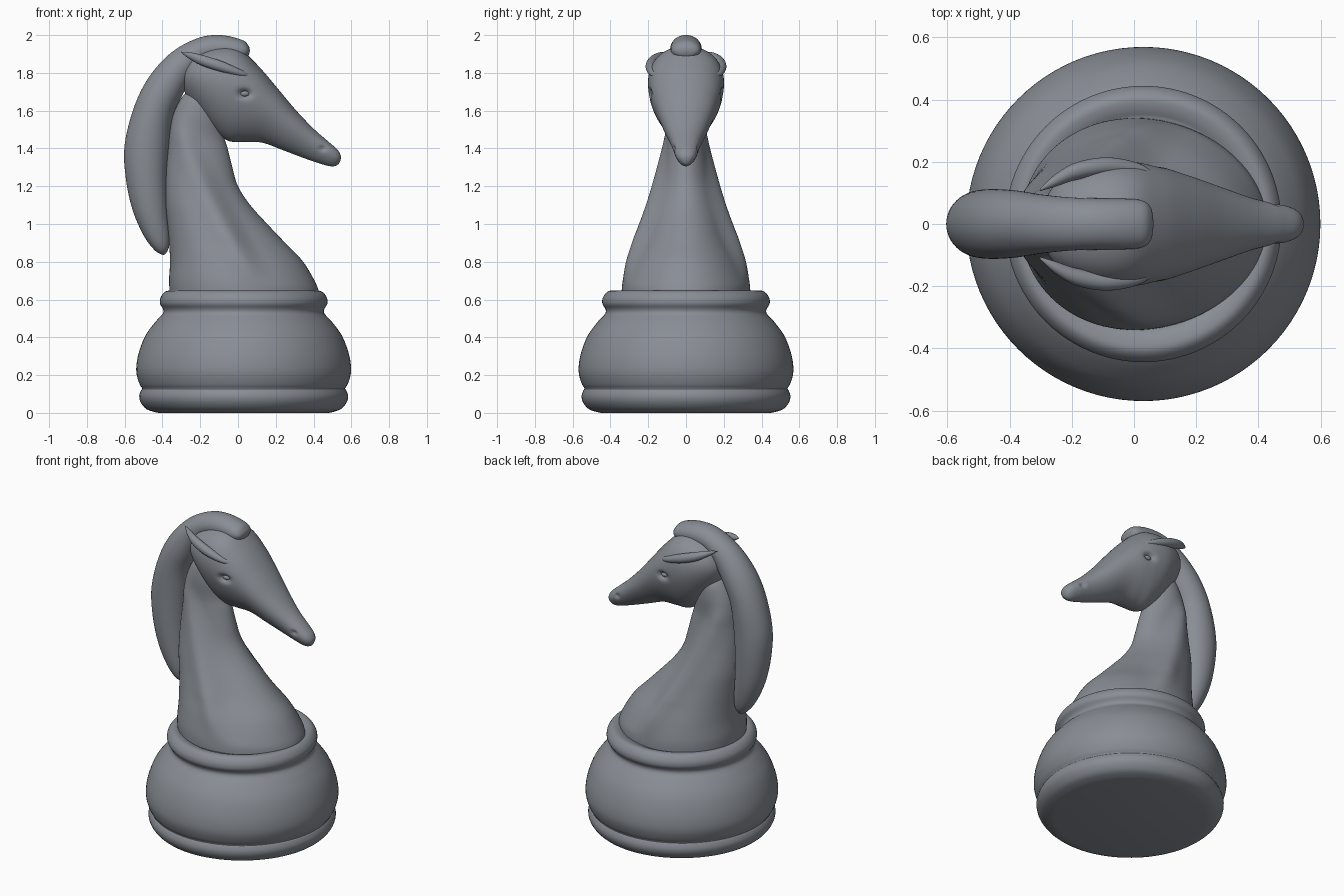
import bpy, bmesh
from math import sin, cos, pi, exp, radians
from mathutils import Vector

old = bpy.data.objects.get("Cube")
if old:
    bpy.data.objects.remove(old, do_unlink=True)

grey = bpy.data.materials.new("slate_grey")
grey.use_nodes = True
colour = (0.25, 0.27, 0.30, 1)
grey.diffuse_color = colour
grey.node_tree.nodes["Principled BSDF"].inputs["Base Color"].default_value = colour


def finish(name, bm, angle=40):
    bmesh.ops.recalc_face_normals(bm, faces=bm.faces)
    mesh = bpy.data.meshes.new(name)
    bm.to_mesh(mesh)
    bm.free()
    mesh.materials.append(grey)
    obj = bpy.data.objects.new(name, mesh)
    bpy.context.collection.objects.link(obj)
    bpy.ops.object.select_all(action='DESELECT')
    obj.select_set(True)
    bpy.context.view_layer.objects.active = obj
    bpy.ops.object.shade_smooth_by_angle(angle=radians(angle))
    return obj


def smooth_path(rows, steps):
    """Catmull-Rom interpolation through rows of numbers."""
    rows = [Vector(r) for r in rows]
    out = []
    for i in range(len(rows) - 1):
        p0, p1, p2 = rows[max(i - 1, 0)], rows[i], rows[i + 1]
        p3 = rows[min(i + 2, len(rows) - 1)]
        for s in range(steps):
            t = s / steps
            out.append(p1 + (p2 - p0) * (t / 2)
                       + (2 * p0 - 5 * p1 + 4 * p2 - p3) * (t * t / 2)
                       + (3 * p1 - p0 - 3 * p2 + p3) * (t ** 3 / 2))
    return out + [rows[-1]]


def bridge(bm, rings):
    n = len(rings[0])
    for a, b in zip(rings, rings[1:]):
        for j in range(n):
            k = (j + 1) % n
            bm.faces.new((a[j], a[k], b[k], b[j]))
    bm.faces.new(rings[0])
    bm.faces.new(rings[-1])


def loft(name, rows, steps=6, sides=48, egg=0.0, warp=None):
    """Each row: one edge x, z; opposite edge x, z; half width; y centre."""
    bm = bmesh.new()
    rings = []
    for ax, az, bx, bz, w, yc in smooth_path(rows, steps):
        ring = []
        for j in range(sides):
            t = 2 * pi * j / sides
            c = cos(t)
            v = Vector(((ax + bx + (ax - bx) * c) / 2,
                        yc + w * sin(t) * (1 + egg * c),
                        (az + bz + (az - bz) * c) / 2))
            if warp:
                warp(v)
            ring.append(bm.verts.new(v))
        rings.append(ring)
    bridge(bm, rings)
    return finish(name, bm)


# Turned base
profile = [(.47, .004), (.515, .02), (.545, .055), (.553, .09), (.543, .12), (.537, .13),
           (.55, .15), (.566, .2), (.568, .25), (.555, .32), (.52, .41), (.465, .485),
           (.428, .525), (.427, .55), (.442, .575), (.443, .6), (.435, .62), (.42, .638),
           (.4, .647), (.37, .642), (.345, .63)]
bm = bmesh.new()
rings = [[bm.verts.new((.03 + r * cos(2 * pi * j / 96), r * sin(2 * pi * j / 96), z))
          for j in range(96)] for r, z in [(.45, 0)] + smooth_path([p + (0,) for p in profile], 3)
         and [(.45, 0)] + [(q.x, q.y) for q in smooth_path([p + (0,) for p in profile], 3)]]
bridge(bm, rings)
finish("turned_base", bm)


# Neck with a diagonal muscle ridge on both sides
def neck_ridge(v):
    d = v.x - (.08 - (v.z - .8) * .52)
    fade = max(0, min(1, (v.z - .68) / .25)) * max(0, min(1, (1.65 - v.z) / .2))
    step = max(0, min(1, (d + .05) / .12))
    step = step * step * (3 - 2 * step)
    v.y *= 1 + fade * (.1 * exp(-((d + .06) / .07) ** 2) - .14 * step)


neck = [(-.36, .62, .43, .62, .34), (-.365, .7, .415, .68, .335), (-.36, .8, .345, .8, .305),
        (-.365, .9, .25, .9, .265), (-.375, 1, .155, 1, .228), (-.385, 1.1, .065, 1.1, .195),
        (-.385, 1.2, 0, 1.2, .165), (-.38, 1.3, -.03, 1.3, .14), (-.37, 1.4, -.055, 1.4, .122),
        (-.36, 1.5, -.075, 1.47, .115), (-.335, 1.6, -.08, 1.56, .11),
        (-.28, 1.69, -.1, 1.65, .09), (-.2, 1.72, -.12, 1.7, .04)]
loft("neck", [r + (0,) for r in neck], sides=96, egg=.08, warp=neck_ridge)


# Head with sunken eye sockets and nostrils
def head_dents(v):
    side = 1 if v.y > 0 else -1
    for x, z, sx, sz, depth in ((.035, 1.69, .032, .02, .035), (.45, 1.40, .018, .015, .012)):
        d = ((v.x - x) / sx) ** 2 + ((v.z - z) / sz) ** 2
        if abs(v.y) > depth:
            v.y -= side * depth * exp(-d)


head = [(-.295, 1.79, -.29, 1.74, .02), (-.275, 1.84, -.275, 1.68, .095),
        (-.22, 1.90, -.22, 1.6, .15), (-.11, 1.94, -.13, 1.495, .19),
        (0, 1.93, -.05, 1.44, .196), (.1, 1.845, .03, 1.435, .183), (.2, 1.73, .13, 1.43, .153),
        (.3, 1.61, .24, 1.39, .117), (.4, 1.505, .36, 1.345, .08), (.48, 1.435, .45, 1.315, .062),
        (.525, 1.395, .5, 1.305, .047), (.543, 1.365, .53, 1.315, .026),
        (.544, 1.345, .542, 1.335, .005)]
loft("head", [r + (0,) for r in head], steps=10, sides=128, egg=.22, warp=head_dents)

# Mane sweeping from the forelock down the back of the neck
mane = [(.063, 1.92, .062, 1.91, .008), (.055, 1.945, .05, 1.885, .055),
        (.02, 1.975, .01, 1.865, .078), (-.09, 2, -.08, 1.86, .082),
        (-.21, 1.985, -.19, 1.84, .085), (-.35, 1.91, -.25, 1.76, .095),
        (-.47, 1.78, -.3, 1.67, .108), (-.55, 1.62, -.345, 1.57, .112),
        (-.6, 1.42, -.365, 1.42, .11), (-.595, 1.25, -.375, 1.25, .104),
        (-.56, 1.08, -.37, 1.07, .09), (-.5, .94, -.36, .94, .068),
        (-.44, .86, -.365, .88, .043), (-.395, .835, -.38, .845, .01)]
loft("mane", [r + (0,) for r in mane])

# Crescent ears and eyeballs on both sides
ear = [(-.302, 1.912, -.3, 1.906, .004, .11), (-.25, 1.908, -.255, 1.872, .02, .14),
       (-.18, 1.892, -.19, 1.838, .028, .17), (-.08, 1.86, -.09, 1.805, .028, .186),
       (.02, 1.815, .015, 1.78, .022, .172), (.08, 1.79, .075, 1.773, .013, .137),
       (.112, 1.778, .11, 1.772, .003, .108)]
for label, s in (("left", 1), ("right", -1)):
    loft(label + "_ear", [r[:5] + (s * r[5],) for r in ear], sides=24)
    bm = bmesh.new()
    bmesh.ops.create_uvsphere(bm, u_segments=24, v_segments=12, radius=1)
    bmesh.ops.scale(bm, vec=(.026, .018, .016), verts=bm.verts)
    bmesh.ops.translate(bm, vec=(.035, s * .164, 1.69), verts=bm.verts)
    finish(label + "_eye", bm)
